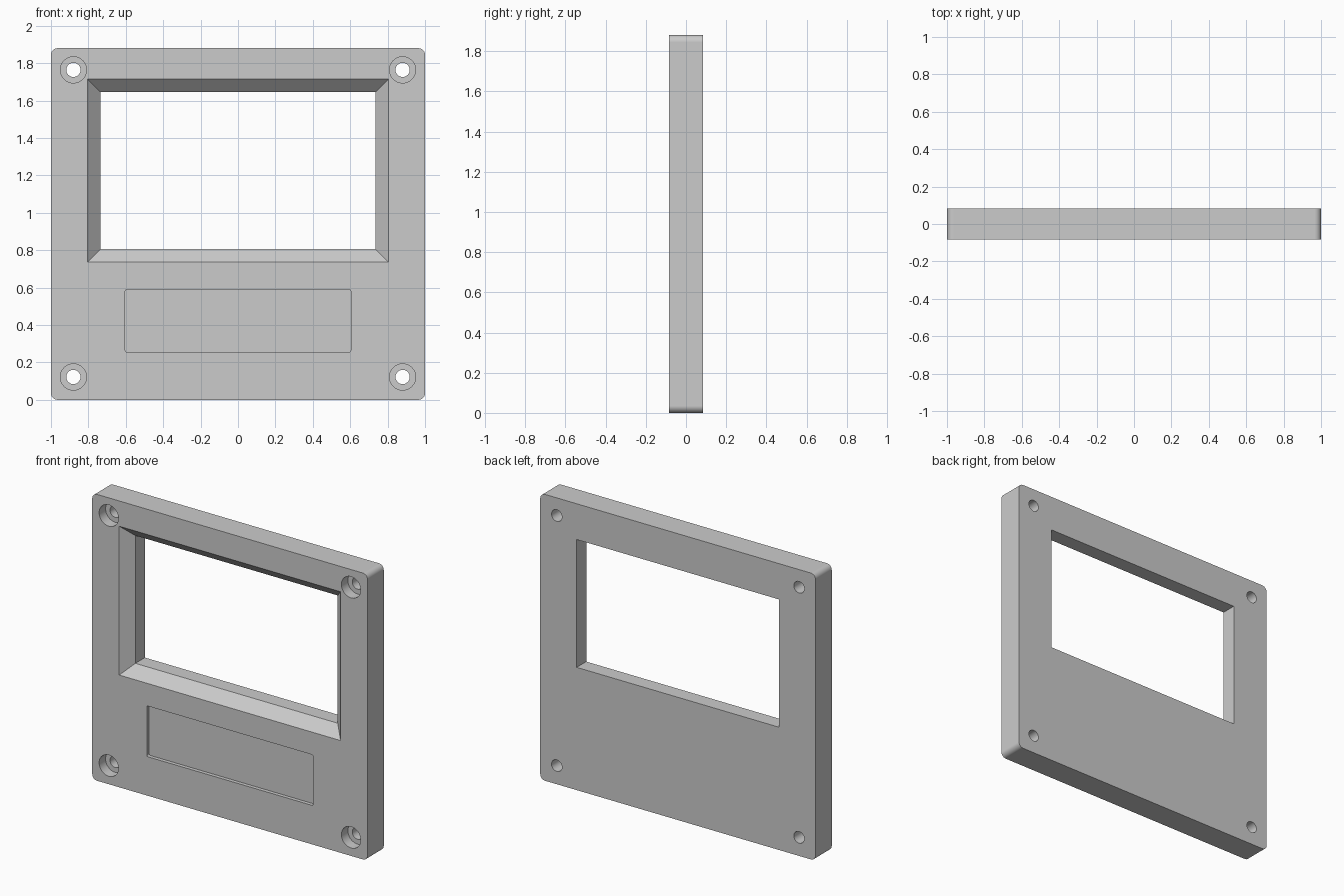
import bpy, bmesh
from math import sin, cos, pi, radians

cube = bpy.data.objects.get("Cube")
if cube:
    bpy.data.objects.remove(cube, do_unlink=True)

HEIGHT = 1.88
FRONT, BACK = -0.084, 0.084
OVER = 0.02          # how far cutters reach past the faces

grey = bpy.data.materials.new("plain grey")
grey.use_nodes = True
grey.diffuse_color = (0.6, 0.6, 0.6, 1)
grey.node_tree.nodes["Principled BSDF"].inputs["Base Color"].default_value = (0.6, 0.6, 0.6, 1)


def rectangle(half_w, low, high, radius=0.0, steps=8):
    """Outline in x and z, with optional rounded corners."""
    if not radius:
        return [(half_w, low), (half_w, high), (-half_w, high), (-half_w, low)]
    points = []
    w = half_w - radius
    centres = [(w, high - radius), (-w, high - radius), (-w, low + radius), (w, low + radius)]
    for corner, (cx, cz) in enumerate(centres):
        for i in range(steps + 1):
            a = (corner + i / steps) * pi / 2
            points.append((cx + radius * cos(a), cz + radius * sin(a)))
    return points


def circle(cx, cz, radius, sides=48):
    return [(cx + radius * cos(2 * pi * i / sides), cz + radius * sin(2 * pi * i / sides))
            for i in range(sides)]


def loft(name, *sections):
    """Closed solid through matching outlines, each given as (y, outline)."""
    bm = bmesh.new()
    rings = [[bm.verts.new((x, y, z)) for x, z in outline] for y, outline in sections]
    bm.faces.new(rings[0])
    bm.faces.new(rings[-1])
    for a, b in zip(rings, rings[1:]):
        for i in range(len(a)):
            j = (i + 1) % len(a)
            bm.faces.new((a[i], a[j], b[j], b[i]))
    bmesh.ops.recalc_face_normals(bm, faces=bm.faces)
    mesh = bpy.data.meshes.new(name)
    bm.to_mesh(mesh)
    bm.free()
    mesh.materials.append(grey)
    obj = bpy.data.objects.new(name, mesh)
    bpy.context.collection.objects.link(obj)
    return obj


# Plate with rounded corners
panel = loft("front_panel", *[(y, rectangle(1, 0, HEIGHT, 0.035)) for y in (FRONT, BACK)])

# Screen window: 45 degree chamfer in front, straight walls behind
slope = 0.069
inner = rectangle(0.735, 0.806, 1.645)
grow = slope + OVER
outer = rectangle(0.735 + grow, 0.806 - grow, 1.645 + grow)
cutters = [loft("window_cutter", (FRONT - OVER, outer), (FRONT + slope, inner), (BACK + OVER, inner))]

# Shallow label recess
label = rectangle(0.603, 0.256, 0.589, 0.008, 4)
cutters.append(loft("label_recess_cutter", (FRONT - OVER, label), (FRONT + 0.024, label)))

# Counterbored screw holes in the four corners
for x in (-0.88, 0.88):
    for z in (0.122, 1.764):
        bore, hole = circle(x, z, 0.07), circle(x, z, 0.038)
        floor = FRONT + 0.067
        cutters.append(loft("screw_hole_cutter", (FRONT - OVER, bore), (floor, bore),
                            (floor, hole), (BACK + OVER, hole)))

bpy.ops.object.select_all(action="DESELECT")
panel.select_set(True)
bpy.context.view_layer.objects.active = panel
for cutter in cutters:
    cutter.hide_render = True
    cut = panel.modifiers.new(cutter.name, "BOOLEAN")
    cut.operation = "DIFFERENCE"
    cut.solver = "EXACT"
    cut.object = cutter
    bpy.ops.object.modifier_apply(modifier=cut.name)
for cutter in cutters:
    bpy.data.objects.remove(cutter, do_unlink=True)

# Smooth rounds, flat faces
bpy.ops.object.shade_smooth_by_angle(angle=radians(30))
weighted = panel.modifiers.new("flat_face_normals", "WEIGHTED_NORMAL")
weighted.keep_sharp = True
